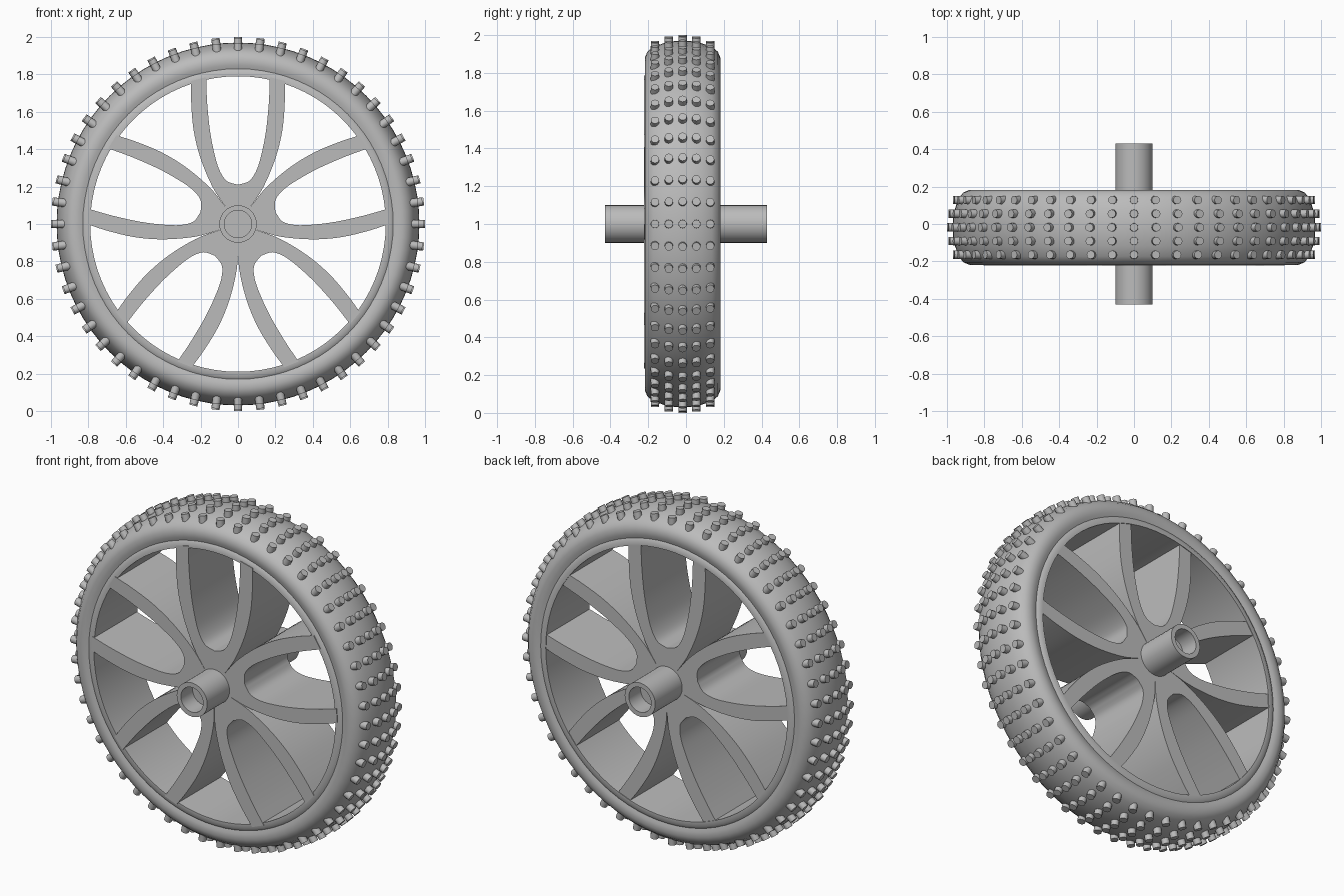
import bpy, bmesh
from math import sin, cos, pi, radians
from mathutils import Matrix, Vector

cube = bpy.data.objects.get("Cube")
if cube:
    bpy.data.objects.remove(cube)

GREY = (0.5, 0.5, 0.5, 1)
grey = bpy.data.materials.new("plain grey")
grey.use_nodes = True
grey.diffuse_color = GREY
grey.node_tree.nodes["Principled BSDF"].inputs["Base Color"].default_value = GREY

AXLE = Vector((0, 0, 1))   # wheel centre
MID = -0.018               # middle of the tire width


def finish(bm, name, angle=35):
    bmesh.ops.recalc_face_normals(bm, faces=bm.faces)
    mesh = bpy.data.meshes.new(name)
    bm.to_mesh(mesh)
    bm.free()
    mesh.materials.append(grey)
    obj = bpy.data.objects.new(name, mesh)
    obj.location = AXLE
    bpy.context.collection.objects.link(obj)
    bpy.ops.object.select_all(action='DESELECT')
    obj.select_set(True)
    bpy.context.view_layer.objects.active = obj
    bpy.ops.object.shade_smooth_by_angle(angle=radians(angle))
    return obj


def lathe(name, profile, steps, closed):
    """Spin a (radius, y) profile about the y axis."""
    bm = bmesh.new()
    verts = [bm.verts.new((r, y, 0)) for r, y in profile]
    edges = [bm.edges.new(pair) for pair in zip(verts, verts[1:])]
    if closed:
        edges.append(bm.edges.new((verts[-1], verts[0])))
    bmesh.ops.spin(bm, geom=verts + edges, cent=(0, 0, 0), axis=(0, 1, 0),
                   angle=2 * pi, steps=steps, use_merge=True)
    bmesh.ops.remove_doubles(bm, verts=bm.verts, dist=0.0001)
    return finish(bm, name)


def smooth_path(points, steps=4):
    """Catmull-Rom curve through the points."""
    p = [Vector(q) for q in points]
    p = [2 * p[0] - p[1]] + p + [2 * p[-1] - p[-2]]
    path = []
    for a, b, c, d in zip(p, p[1:], p[2:], p[3:]):
        for k in range(steps):
            t = k / steps
            path.append(0.5 * (2 * b + (c - a) * t + (2 * a - 5 * b + 4 * c - d) * t ** 2
                               + (3 * b - a - 3 * c + d) * t ** 3))
    return path + [p[-2]]


# Tire with a lipped inner edge
half = [(0.79, 0.2), (0.815, 0.2), (0.83, 0.19), (0.85, 0.197), (0.88, 0.2),
        (0.912, 0.187), (0.938, 0.155), (0.957, 0.1), (0.968, 0.045)]
profile = [(r, MID - w) for r, w in half] + [(0.97, MID)]
profile += [(r, MID + w) for r, w in reversed(half)]
lathe("tire", profile, 80, True)

# Tread studs: five rings of short radial pegs
COUNT = 52
bm = bmesh.new()
for row, top in zip(range(-2, 3), (0.968, 0.993, 1.0, 0.993, 0.968)):
    for i in range(COUNT):
        turn = Matrix.Rotation(2 * pi * i / COUNT, 4, 'Y')
        place = Matrix.Translation((0, MID + row * 0.073, top - 0.04))
        bmesh.ops.create_cone(bm, cap_ends=True, segments=12, radius1=0.024,
                              radius2=0.022, depth=0.08, matrix=turn @ place)
finish(bm, "tread_studs")

# Axle tube with a blind bore at each end
end = [(0.0001, 0.32), (0.073, 0.32), (0.073, 0.43), (0.1, 0.43)]
lathe("hub_tube", [(r, -y) for r, y in end] + [(r, y) for r, y in reversed(end)], 32, False)

# Forked spokes: five deep Y-shaped plates, (sideways, outwards)
outer = smooth_path([(0.036, 0.05), (0.072, 0.1), (0.137, 0.2), (0.2, 0.35),
                     (0.237, 0.5), (0.25, 0.65), (0.25, 0.765)])
inner = smooth_path([(0, 0.21), (0.06, 0.23), (0.1, 0.29), (0.127, 0.38),
                     (0.15, 0.5), (0.165, 0.65), (0.17, 0.785)])
right_side = outer + inner[::-1]
outline = [(x, z) for x, z in right_side] + [(-x, z) for x, z in right_side[-2::-1]]
bm = bmesh.new()
for i in range(5):
    turn = Matrix.Rotation(2 * pi * i / 5, 4, 'Y')
    face = bm.faces.new([bm.verts.new(turn @ Vector((x, MID - 0.204, z))) for x, z in outline])
    ext = bmesh.ops.extrude_face_region(bm, geom=[face])["geom"]
    moved = [v for v in ext if isinstance(v, bmesh.types.BMVert)]
    bmesh.ops.translate(bm, verts=moved, vec=(0, 0.4, 0))
finish(bm, "forked_spokes")
